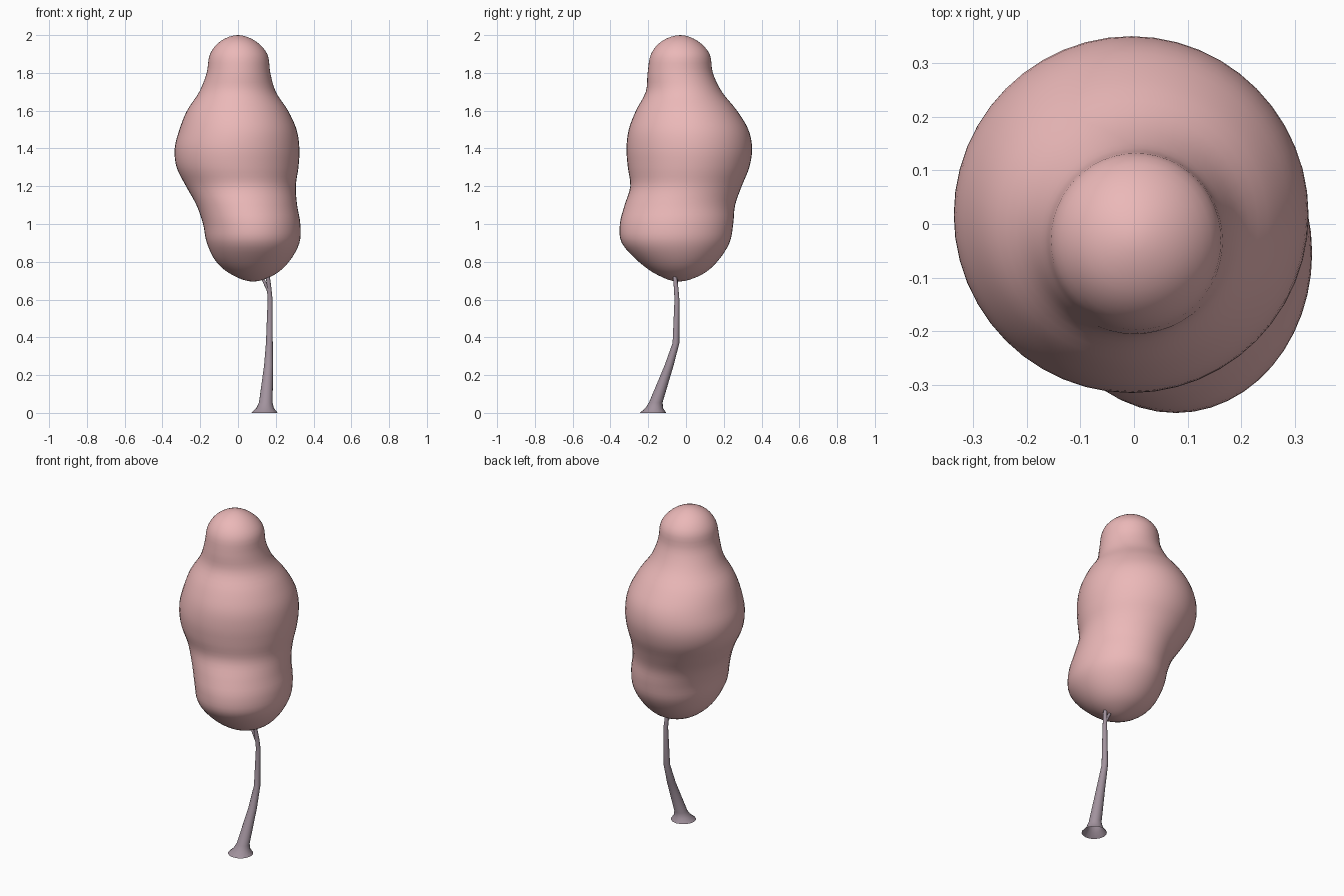
import bpy, bmesh, math

if "Cube" in bpy.data.objects:
    bpy.data.objects.remove(bpy.data.objects["Cube"])


def loft(name, rings, sides, color):
    """Skin elliptical rings given as (cx, cy, rx, ry, z); zero-radius rings become poles."""
    bm = bmesh.new()
    loops = []
    for cx, cy, rx, ry, z in rings:
        if rx < 1e-4:
            loops.append([bm.verts.new((cx, cy, z))] * sides)
        else:
            loops.append([bm.verts.new((cx + rx * math.cos(a), cy + ry * math.sin(a), z))
                          for a in (2 * math.pi * i / sides for i in range(sides))])
    for lo, hi in zip(loops, loops[1:]):
        for i in range(sides):
            j = (i + 1) % sides
            quad = list(dict.fromkeys((lo[i], lo[j], hi[j], hi[i])))
            bm.faces.new(quad)
    bmesh.ops.recalc_face_normals(bm, faces=bm.faces)
    for f in bm.faces:
        f.smooth = True
    me = bpy.data.meshes.new(name)
    bm.to_mesh(me)
    bm.free()
    mat = bpy.data.materials.get(color[0]) or bpy.data.materials.new(color[0])
    mat.diffuse_color = color[1]
    mat.use_nodes = True
    mat.node_tree.nodes["Principled BSDF"].inputs["Base Color"].default_value = mat.diffuse_color
    me.materials.append(mat)
    ob = bpy.data.objects.new(name, me)
    bpy.context.collection.objects.link(ob)
    return ob


def spline(p0, p1, p2, p3, t):
    return [0.5 * (2 * b + (c - a) * t + (2 * a - 5 * b + 4 * c - d) * t * t
                   + (3 * b - a - 3 * c + d) * t ** 3) for a, b, c, d in zip(p0, p1, p2, p3)]


PINK = ("blossom", (0.83, 0.48, 0.48, 1))
BARK = ("bark", (0.36, 0.29, 0.34, 1))

# Foliage outline: z, left, right, front, back
outline = [
    (0.695, 0.08, 0.08, -0.04, -0.04),
    (0.73, -0.03, 0.19, -0.15, 0.08),
    (0.80, -0.115, 0.27, -0.25, 0.165),
    (0.90, -0.165, 0.325, -0.34, 0.23),
    (1.00, -0.185, 0.33, -0.35, 0.25),
    (1.10, -0.22, 0.313, -0.325, 0.26),
    (1.20, -0.275, 0.306, -0.295, 0.295),
    (1.30, -0.325, 0.32, -0.308, 0.335),
    (1.40, -0.335, 0.325, -0.315, 0.35),
    (1.50, -0.31, 0.31, -0.303, 0.33),
    (1.60, -0.27, 0.265, -0.265, 0.27),
    (1.70, -0.205, 0.20, -0.213, 0.19),
    (1.80, -0.166, 0.171, -0.203, 0.142),
    (1.90, -0.148, 0.155, -0.185, 0.125),
    (1.97, -0.09, 0.09, -0.125, 0.06),
    (2.00, 0.0, 0.0, -0.03, -0.03),
]
mirror = lambda p: (p[0], p[2], p[1], p[4], p[3])
pts = [mirror(outline[1])] + outline + [mirror(outline[-2])]
STEPS = 4
samples = [spline(*pts[i:i + 4], s / STEPS) for i in range(len(pts) - 3) for s in range(STEPS)]
samples.append(outline[-1])
loft("foliage", [((l + r) / 2, (f + b) / 2, (r - l) / 2, (b - f) / 2, z)
                 for z, l, r, f, b in samples], 48, PINK)

# Trunk with flared foot, open underneath
trunk = [(0.14, -0.175, 0.07, 0), (0.143, -0.168, 0.047, 0.025), (0.147, -0.16, 0.036, 0.055),
         (0.162, -0.09, 0.024, 0.25), (0.166, -0.053, 0.018, 0.37),
         (0.17, -0.048, 0.013, 0.60), (0.165, -0.052, 0.012, 0.66), (0.155, -0.062, 0.010, 0.75)]
loft("trunk", [(x, y, r, r, z) for x, y, r, z in trunk], 16, BARK)

# Small side branch entering the foliage
branch = [(0.165, -0.052, 0.010, 0.64), (0.147, -0.052, 0.010, 0.68), (0.125, -0.052, 0.008, 0.72)]
loft("branch", [(x, y, r, r, z) for x, y, r, z in branch], 10, BARK)
